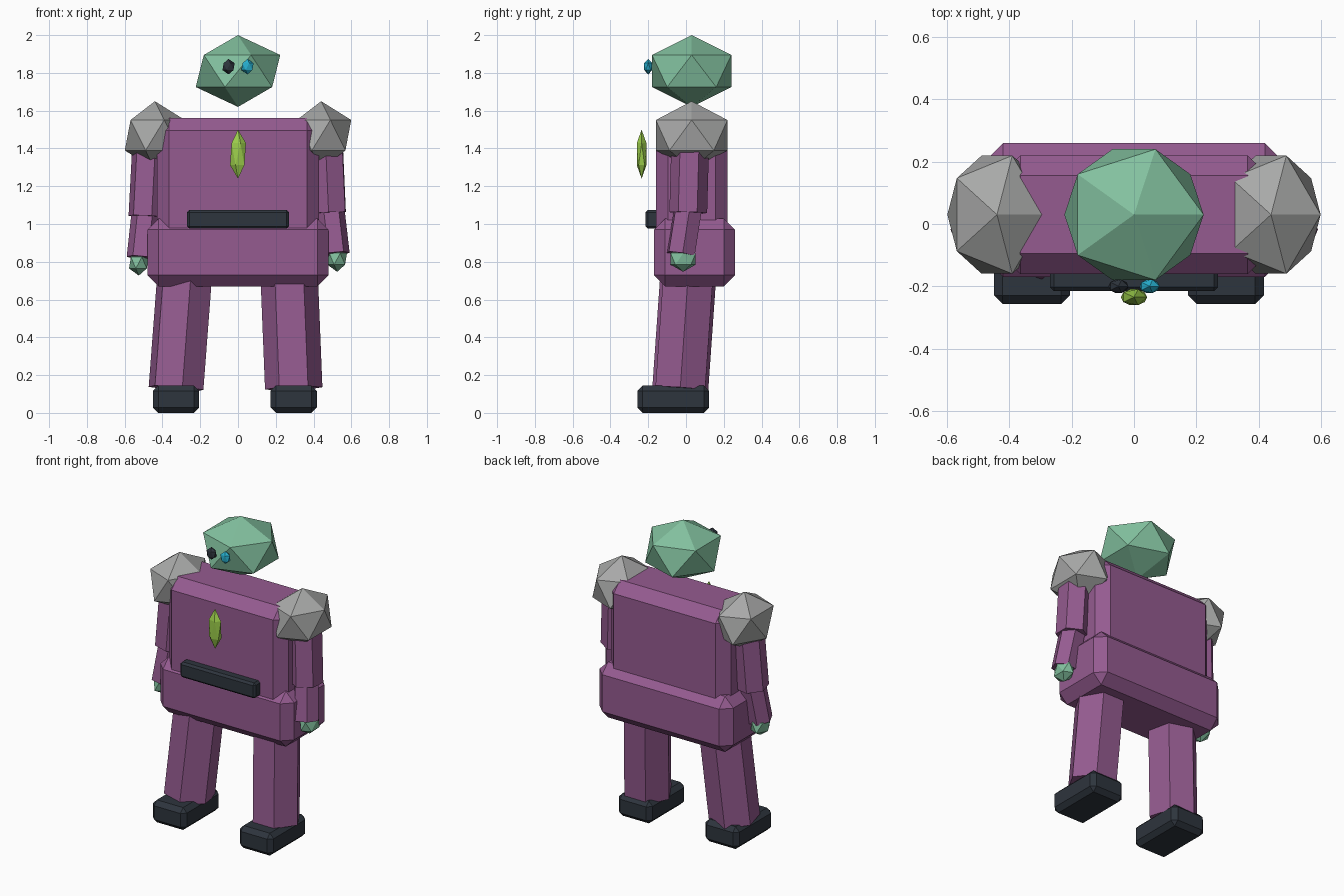
import bpy
import bmesh
from mathutils import Vector, Matrix

if "Cube" in bpy.data.objects:
    bpy.data.objects.remove(bpy.data.objects["Cube"], do_unlink=True)


def material(name, rgb):
    mat = bpy.data.materials.new(name)
    mat.use_nodes = True
    colour = (*rgb, 1)
    mat.diffuse_color = colour
    mat.node_tree.nodes["Principled BSDF"].inputs["Base Color"].default_value = colour
    return mat


purple = material("purple armour", (0.30, 0.105, 0.28))
green = material("pale green skin", (0.225, 0.53, 0.345))
grey = material("grey metal", (0.39, 0.395, 0.39))
dark = material("dark slate", (0.027, 0.035, 0.047))
lime = material("lime gem", (0.33, 0.61, 0.07))
cyan = material("cyan eye", (0.02, 0.43, 0.62))


def finish(bm, name, mat):
    bmesh.ops.recalc_face_normals(bm, faces=bm.faces)
    mesh = bpy.data.meshes.new(name)
    bm.to_mesh(mesh)
    bm.free()
    mesh.materials.append(mat)
    obj = bpy.data.objects.new(name, mesh)
    bpy.context.collection.objects.link(obj)
    return obj


def block(name, mat, low, high, bevel):
    """Box between two corners with flat chamfered edges."""
    low, high = Vector(low), Vector(high)
    bm = bmesh.new()
    bmesh.ops.create_cube(bm, size=1)
    bmesh.ops.scale(bm, vec=high - low, verts=bm.verts)
    bmesh.ops.translate(bm, vec=(low + high) / 2, verts=bm.verts)
    bmesh.ops.bevel(bm, geom=bm.edges[:], offset=bevel, segments=1,
                    affect='EDGES', profile=0.5)
    return finish(bm, name, mat)


def facet_ball(name, mat, centre, radii):
    """Twenty-sided ball, stretched along each axis."""
    bm = bmesh.new()
    bmesh.ops.create_icosphere(bm, subdivisions=1, radius=1)
    bmesh.ops.scale(bm, vec=radii, verts=bm.verts)
    bmesh.ops.translate(bm, vec=centre, verts=bm.verts)
    return finish(bm, name, mat)


def limb(name, mat, start, end, radius):
    """Six-sided prism running between two points."""
    start, end = Vector(start), Vector(end)
    axis = end - start
    bm = bmesh.new()
    bmesh.ops.create_cone(bm, cap_ends=True, segments=6, radius1=radius,
                          radius2=radius, depth=axis.length)
    turn = axis.to_track_quat('Z', 'Y').to_matrix().to_4x4()
    bm.transform(Matrix.Translation((start + end) / 2) @ turn)
    return finish(bm, name, mat)


# Body
block("torso", purple, (-0.43, -0.16, 0.90), (0.43, 0.22, 1.56), 0.065)
block("pelvis", purple, (-0.48, -0.17, 0.67), (0.48, 0.26, 1.03), 0.06)
block("belt_plate", dark, (-0.27, -0.215, 0.975), (0.27, -0.13, 1.075), 0.013)
facet_ball("chest_gem", lime, (0, -0.235, 1.37), (0.047, 0.03, 0.13))

# Head and eyes
facet_ball("head", green, (0, 0.03, 1.81), (0.25, 0.247, 0.19))
facet_ball("right_eye", dark, (-0.05, -0.2, 1.833), (0.036, 0.025, 0.041))
facet_ball("left_eye", cyan, (0.05, -0.2, 1.833), (0.036, 0.025, 0.041))

# Shoulder guards
for side, sign in (("left", 1), ("right", -1)):
    facet_ball(side + "_shoulder", grey, (sign * 0.44, 0.03, 1.47),
               (0.178, 0.223, 0.18))

# Arms: each joint is shoulder, elbow, wrist, hand
arms = {
    "left": ((0.467, 0.022, 1.42), (0.483, 0.012, 1.06),
             (0.512, -0.027, 0.84), (0.525, -0.015, 0.815)),
    "right": ((-0.463, 0.030, 1.42), (-0.483, 0.010, 1.04),
              (-0.510, -0.027, 0.82), (-0.525, -0.015, 0.795)),
}
for side, (shoulder, elbow, wrist, hand) in arms.items():
    limb(side + "_upper_arm", purple, shoulder, elbow, 0.1)
    limb(side + "_forearm", purple, Vector(elbow) + Vector((0, 0, 0.03)), wrist, 0.08)
    facet_ball(side + "_hand", green, hand, (0.058, 0.078, 0.068))

# Legs and feet
for side, hip_x, foot_x in (("left", 0.268, 0.295), ("right", -0.277, -0.328)):
    limb(side + "_leg", purple, (hip_x, 0.017, 0.8), (foot_x, -0.03, 0.13), 0.152)
    block(side + "_foot", dark, (foot_x - 0.122, -0.257, 0),
          (foot_x + 0.122, 0.122, 0.145), 0.028)
